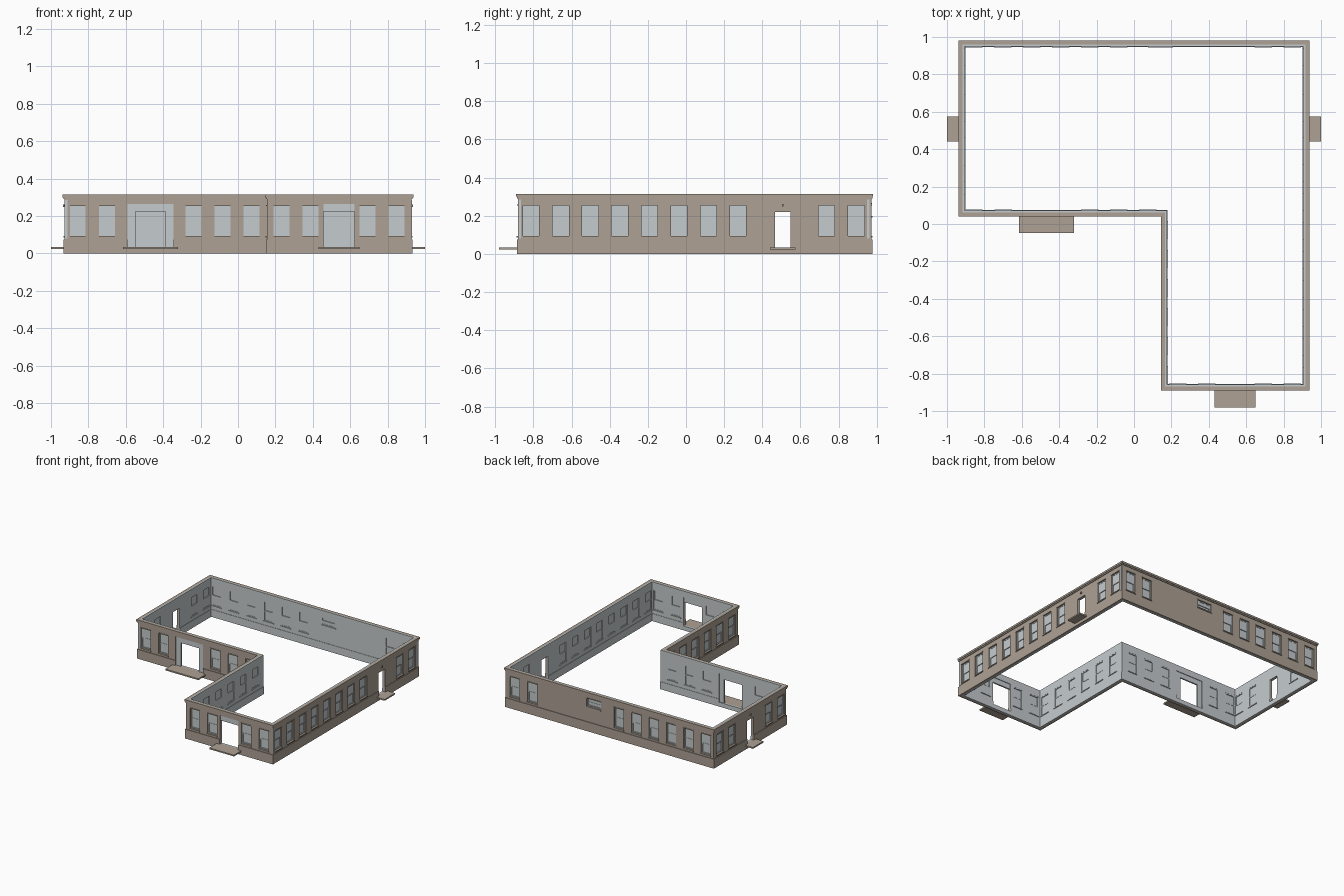
import bpy, bmesh
from mathutils import Vector

if "Cube" in bpy.data.objects:
    bpy.data.objects.remove(bpy.data.objects["Cube"])


def material(name, rgb):
    m = bpy.data.materials.new(name)
    m.use_nodes = True
    m.diffuse_color = (*rgb, 1)
    m.node_tree.nodes["Principled BSDF"].inputs["Base Color"].default_value = (*rgb, 1)
    return m


TAN = material("tan stone", (0.42, 0.355, 0.295))
PALE = material("pale grey", (0.56, 0.60, 0.615))

# L-shaped footprint of the outer wall face
LEFT, RIGHT, FRONT, BACK, WING, NOTCH = -0.928, 0.928, -0.882, 0.972, 0.154, 0.049
HEIGHT = 0.315
WIN_W, WIN_Z0, WIN_Z1 = 0.085, 0.093, 0.253
SIDE_DOOR = 0.507


def footprint(d):
    """Footprint corners pushed outwards by d."""
    return [(LEFT - d, NOTCH - d), (WING - d, NOTCH - d), (WING - d, FRONT - d),
            (RIGHT + d, FRONT - d), (RIGHT + d, BACK + d), (LEFT - d, BACK + d)]


def finish(name, bm, mat):
    bmesh.ops.recalc_face_normals(bm, faces=bm.faces)
    mesh = bpy.data.meshes.new(name)
    bm.to_mesh(mesh)
    bm.free()
    mesh.materials.append(mat)
    obj = bpy.data.objects.new(name, mesh)
    bpy.context.collection.objects.link(obj)
    return obj


def ring(name, d_out, d_in, z0, z1, mat):
    """Closed band that follows the footprint."""
    bm = bmesh.new()
    loops = [[bm.verts.new((x, y, z)) for x, y in footprint(d)]
             for d, z in ((d_out, z0), (d_out, z1), (d_in, z1), (d_in, z0))]
    for a, b in zip(loops, loops[1:] + loops[:1]):
        for i in range(len(a)):
            j = (i + 1) % len(a)
            bm.faces.new((a[i], a[j], b[j], b[i]))
    return finish(name, bm, mat)


def add_box(bm, lo, hi):
    lo, hi = Vector(lo), Vector(hi)
    verts = bmesh.ops.create_cube(bm, size=1)["verts"]
    for v in verts:
        v.co = (lo + hi) / 2 + v.co * (hi - lo)


def wall_box(bm, wall, a0, a1, d0, d1, z0, z1):
    """Box on a wall: a runs along it, d is distance out from its face."""
    axis, plane, out = wall
    p0, p1 = sorted((plane + out * d0, plane + out * d1))
    if axis == "x":
        add_box(bm, (a0, p0, z0), (a1, p1, z1))
    else:
        add_box(bm, (p0, a0, z0), (p1, a1, z1))


# Walls: direction they run, position, outward sign
front_main = ("x", NOTCH, -1)
front_wing = ("x", FRONT, -1)
back = ("x", BACK, 1)
left_side = ("y", RIGHT, 1)
right_side = ("y", LEFT, -1)
wing_side = ("y", WING, -1)


def row(start, count, pitch=0.155):
    return [start + i * pitch for i in range(count)]


windows = [(front_main, [-0.857, -0.70] + row(-0.237, 3)),
           (front_wing, row(0.233, 2) + row(0.692, 2)),
           (back, row(-0.857, 6) + row(0.692, 2)),
           (left_side, row(-0.812, 8) + row(0.737, 2)),
           (right_side, row(0.115, 2) + row(0.737, 2)),
           (wing_side, row(-0.806, 6))]
# Doors: wall, opening start, end, top
doors = [(front_main, -0.59, -0.345, 0.265), (front_wing, 0.457, 0.623, 0.265),
         (left_side, SIDE_DOOR - 0.041, SIDE_DOOR + 0.041, 0.22),
         (right_side, SIDE_DOOR - 0.041, SIDE_DOOR + 0.041, 0.22)]
vent = (back, 0.08, 0.205, 0.20, 0.262)

# Openings, and everything that fills or trims them
cuts, sash, sills, inner_sills = (bmesh.new() for _ in range(4))


def window(wall, a0, a1, z0, z1):
    wall_box(cuts, wall, a0, a1, -0.05, 0.03, z0, z1)
    mid, bar = (z0 + z1) / 2, 0.007
    wall_box(sash, wall, a0, a1, -0.016, -0.011, mid, z1)        # upper pane
    wall_box(sash, wall, a0, a1, -0.020, -0.015, z0, mid)        # lower pane
    for s0, s1 in ((a0, a0 + bar), (a1 - bar, a1)):              # jambs
        wall_box(sash, wall, s0, s1, -0.022, -0.008, z0, z1)
    for r in (z0, mid - bar / 2, z1 - bar):                      # rails
        wall_box(sash, wall, a0 + bar, a1 - bar, -0.022, -0.009, r, r + bar)
    wall_box(sills, wall, a0 - 0.004, a1 + 0.004, -0.006, 0.006, z0 - 0.008, z0)
    wall_box(sills, wall, a0 - 0.004, a1 + 0.004, -0.004, 0.003, z1, z1 + 0.006)
    wall_box(inner_sills, wall, a0 - 0.004, a1 + 0.004, -0.028, -0.02, z0 - 0.006, z0)


for wall, centres in windows:
    for c in centres:
        window(wall, c - WIN_W / 2, c + WIN_W / 2, WIN_Z0, WIN_Z1)
window(*vent)
for wall, a0, a1, top in doors:
    wall_box(cuts, wall, a0, a1, -0.05, 0.03, 0.035, top)

finish("window_sashes", sash, PALE)
finish("window_sills", sills, TAN)
finish("inner_window_sills", inner_sills, PALE)
cutter = finish("opening_cutter", cuts, PALE)
cutter.hide_render = True

# Wall shell with its lining and bands, pierced by the openings
shell = [ring("outer_wall", 0, -0.012, 0, HEIGHT, TAN),
         ring("inner_lining", -0.012, -0.023, 0, HEIGHT, PALE),
         ring("plinth", 0.005, 0, 0, 0.075, TAN),
         ring("skirting", -0.023, -0.026, 0, 0.06, PALE)]
for obj in shell:
    mod = obj.modifiers.new("openings", "BOOLEAN")
    mod.operation = "DIFFERENCE"
    mod.solver = "EXACT"
    mod.object = cutter
bpy.context.view_layer.update()
graph = bpy.context.evaluated_depsgraph_get()
results = [bpy.data.meshes.new_from_object(o.evaluated_get(graph)) for o in shell]
for obj, mesh in zip(shell, results):
    obj.modifiers.clear()
    obj.data = mesh
bpy.data.objects.remove(cutter)

# Stepped cornice
ring("cornice_upper", 0.009, 0, 0.300, HEIGHT, TAN)
ring("cornice_lower", 0.005, 0, 0.290, 0.300, TAN)

# Glazed surrounds of the two front entrances
bm = bmesh.new()
for wall, a0, a1, top in doors[:2]:
    wall_box(bm, wall, a0, a1, -0.018, -0.006, 0.224, top)
for a0, a1 in ((-0.59, -0.548), (-0.387, -0.345)):
    wall_box(bm, front_main, a0, a1, -0.018, -0.006, 0.035, 0.224)
finish("entrance_surrounds", bm, PALE)

# Door steps
bm = bmesh.new()
wall_box(bm, front_main, -0.615, -0.32, -0.012, 0.097, 0.024, 0.035)
wall_box(bm, front_wing, 0.43, 0.65, -0.012, 0.098, 0.024, 0.035)
for wall in (left_side, right_side):
    wall_box(bm, wall, SIDE_DOOR - 0.067, SIDE_DOOR + 0.067, -0.012, 0.072, 0.024, 0.035)
finish("door_steps", bm, TAN)

# Small lamps above the side doors
bm = bmesh.new()
for wall in (left_side, right_side):
    wall_box(bm, wall, SIDE_DOOR - 0.005, SIDE_DOOR + 0.005, 0, 0.008, 0.248, 0.262)
finish("door_lamps", bm, TAN)

# Pale strips at the outer corners
bm = bmesh.new()
for wall, a in ((front_main, -0.918), (left_side, -0.872), (left_side, 0.955)):
    wall_box(bm, wall, a - 0.006, a + 0.006, 0, 0.002, 0.08, 0.285)
finish("corner_strips", bm, PALE)
